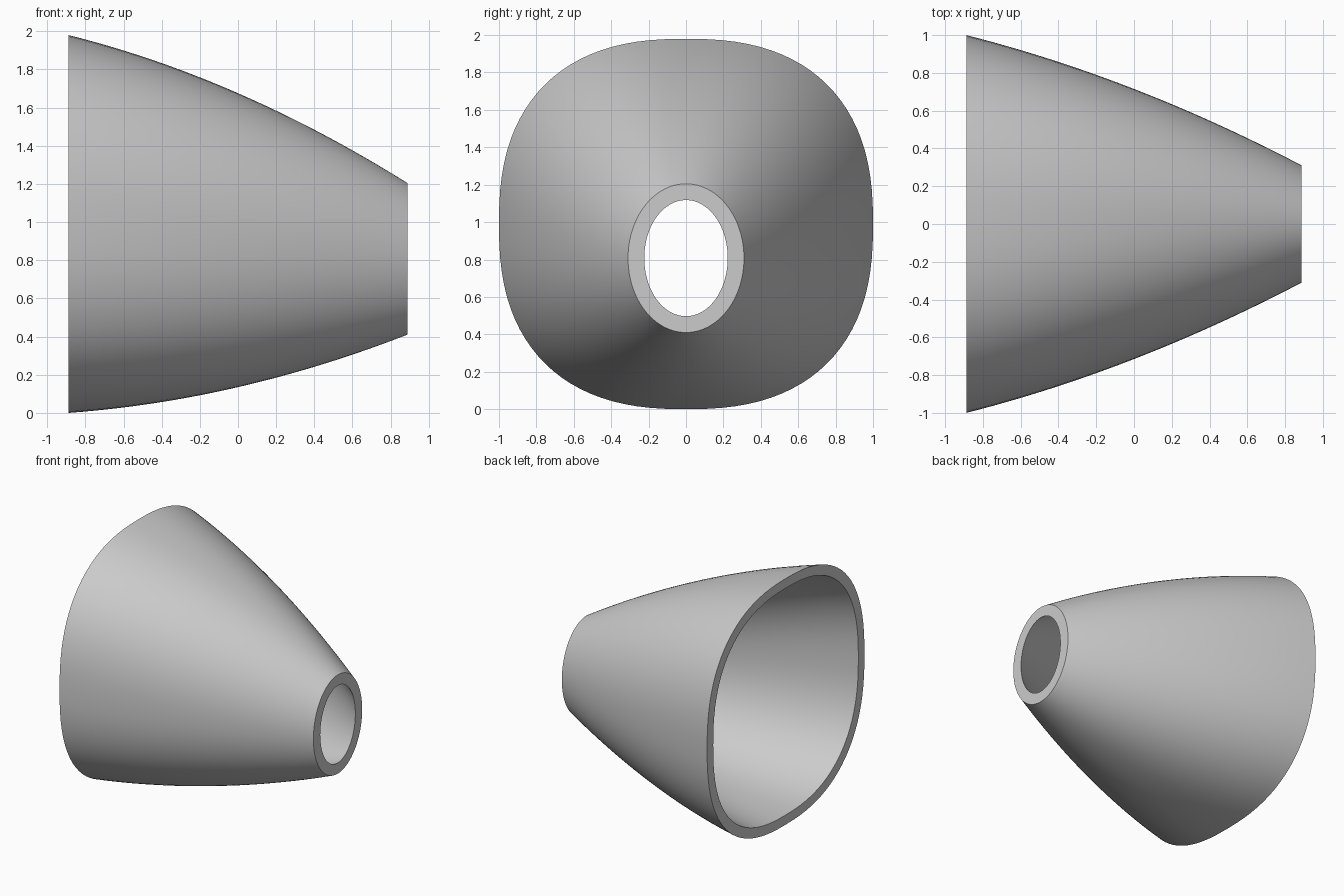
import bpy
import math
from math import cos, sin, pi

cube = bpy.data.objects.get("Cube")
if cube:
    bpy.data.objects.remove(cube)

SEGMENTS, STATIONS = 96, 24
HALF_LENGTH = 0.888

grey = bpy.data.materials.new("plain grey")
grey.use_nodes = True
colour = (0.6, 0.6, 0.6, 1)
grey.diffuse_color = colour
grey.node_tree.nodes["Principled BSDF"].inputs["Base Color"].default_value = colour


def bowed(start, end, bow, t):
    """Straight run from start to end, bowed in the middle."""
    return start + (end - start) * t + 4 * bow * t * (1 - t)


def signed_power(value, power):
    return math.copysign(abs(value) ** power, value)


def section(t, inset):
    """Rounded cross-section that eases from squarish to elliptical."""
    top = bowed(1.98, 1.205, 0.083, t) - inset
    bottom = bowed(0.0, 0.41, -0.07, t) + inset
    width = bowed(1.0, 0.31, 0.06, t) - inset
    power = 2 / bowed(2.45, 2.0, 0, t)
    x = HALF_LENGTH * (2 * t - 1)
    middle, height = (top + bottom) / 2, (top - bottom) / 2
    ring = []
    for i in range(SEGMENTS):
        a = 2 * pi * i / SEGMENTS
        ring.append((x, width * signed_power(cos(a), power),
                     middle + height * signed_power(sin(a), power)))
    return ring


# Outer wall runs forward, inner wall runs back, rims join them
steps = [i / STATIONS for i in range(STATIONS + 1)]
rings = [section(t, 0) for t in steps]
rings += [section(t, bowed(0.078, 0.087, 0, t)) for t in reversed(steps)]

verts = [v for ring in rings for v in ring]
faces = []
for r in range(len(rings)):
    a, b = r * SEGMENTS, (r + 1) % len(rings) * SEGMENTS
    for i in range(SEGMENTS):
        j = (i + 1) % SEGMENTS
        faces.append((a + i, a + j, b + j, b + i))

mesh = bpy.data.meshes.new("tapered_sleeve")
mesh.from_pydata(verts, [], faces)
mesh.materials.append(grey)
sleeve = bpy.data.objects.new("tapered_sleeve", mesh)
bpy.context.collection.objects.link(sleeve)

# Consistent normals, smooth walls and crisp rims
bpy.context.view_layer.objects.active = sleeve
sleeve.select_set(True)
bpy.ops.object.mode_set(mode="EDIT")
bpy.ops.mesh.select_all(action="SELECT")
bpy.ops.mesh.normals_make_consistent(inside=False)
bpy.ops.object.mode_set(mode="OBJECT")
bpy.ops.object.shade_smooth_by_angle(angle=math.radians(35))
